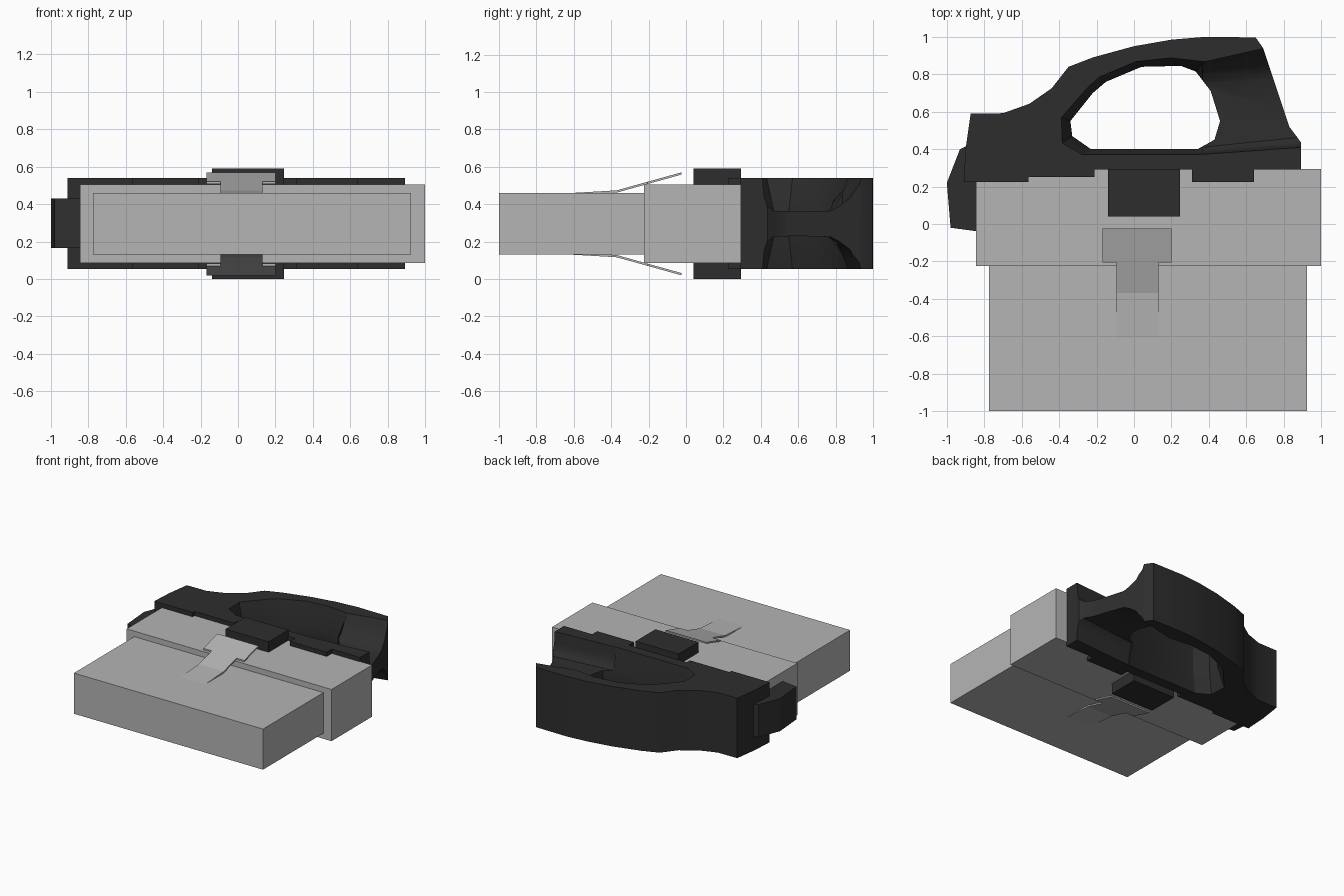
import bpy, bmesh, math

if "Cube" in bpy.data.objects:
    bpy.data.objects.remove(bpy.data.objects["Cube"])

ZC = 0.295  # mirror plane of the whole model


def material(name, value):
    m = bpy.data.materials.new(name)
    m.diffuse_color = (value, value, value, 1)
    m.use_nodes = True
    m.node_tree.nodes["Principled BSDF"].inputs["Base Color"].default_value = m.diffuse_color
    return m


GREY = material("light grey", 0.46)
BLACK = material("near black", 0.027)


def loft(name, sections, mat=None):
    """Solid skinned through equal-length loops of 3D points, capped at both ends."""
    bm = bmesh.new()
    rings = [[bm.verts.new(p) for p in s] for s in sections]
    n = len(rings[0])
    bm.faces.new(rings[0])
    bm.faces.new(rings[-1])
    for a, b in zip(rings, rings[1:]):
        for i in range(n):
            j = (i + 1) % n
            bm.faces.new((a[i], a[j], b[j], b[i]))
    bmesh.ops.recalc_face_normals(bm, faces=bm.faces[:])
    me = bpy.data.meshes.new(name)
    bm.to_mesh(me)
    bm.free()
    ob = bpy.data.objects.new(name, me)
    bpy.context.collection.objects.link(ob)
    if mat:
        me.materials.append(mat)
    return ob


def prism(name, outline, z0, z1, mat=None):
    return loft(name, [[(x, y, z) for x, y in outline] for z in (z0, z1)], mat)


def box(name, x0, x1, y0, y1, z0, z1, mat):
    return prism(name, [(x0, y0), (x1, y0), (x1, y1), (x0, y1)], z0, z1, mat)


def smooth(ob, deg):
    bpy.ops.object.select_all(action='DESELECT')
    ob.select_set(True)
    bpy.context.view_layer.objects.active = ob
    bpy.ops.object.shade_smooth_by_angle(angle=math.radians(deg))


# Grey housing, collar and the black centre latch
box("housing", -0.775, 0.925, -1.0, -0.2, 0.13, 0.46, GREY)
box("collar", -0.843, 0.998, -0.225, 0.295, 0.085, 0.505, GREY)
box("latch_block", -0.14, 0.247, 0.04, 0.293, 0.0, 0.59, BLACK)

# T-shaped spring clips, above and below
STEM = [(-0.70, 0.455), (-0.52, 0.465), (-0.37, 0.474), (-0.205, 0.52)]
HEAD = [(-0.205, 0.52), (-0.025, 0.57)]


def clip_part(name, path, x0, x1, side):
    t = 0.012
    loft(name, [[(x0, y, ZC + side * (z - ZC)), (x1, y, ZC + side * (z - ZC)),
                 (x1, y, ZC + side * (z - t - ZC)), (x0, y, ZC + side * (z - t - ZC))]
                for y, z in path], GREY)


for side, label in ((1, "upper"), (-1, "lower")):
    clip_part(label + "_clip_stem", STEM, -0.093, 0.13, side)
    clip_part(label + "_clip_head", HEAD, -0.167, 0.2, side)

# Side tab on the left
prism("side_tab", [(-0.83, -0.04), (-0.98, -0.02), (-1.0, 0.22), (-0.93, 0.40),
                   (-0.87, 0.43), (-0.83, 0.43)], 0.165, 0.43, BLACK)

# Handle body
handle = prism("handle", [
    (-0.91, 0.225), (-0.90, 0.40), (-0.873, 0.59), (-0.70, 0.592), (-0.56, 0.642),
    (-0.44, 0.725), (-0.35, 0.84), (-0.22, 0.89), (0, 0.95), (0.2, 0.985), (0.38, 1.0),
    (0.65, 0.997), (0.69, 0.94), (0.83, 0.52), (0.893, 0.435), (0.893, 0.29),
    (0.64, 0.29), (0.64, 0.225), (0.31, 0.225), (0.31, 0.29), (-0.21, 0.29),
    (-0.21, 0.25), (-0.565, 0.25), (-0.565, 0.225)], 0.053, 0.54)

# Finger hole, wider at the faces than in the middle
INNER = [(-0.34, 0.55), (-0.33, 0.47), (-0.23, 0.40), (0.34, 0.40), (0.43, 0.45),
         (0.46, 0.55), (0.41, 0.71), (0.33, 0.815), (0.25, 0.845), (0.04, 0.84),
         (-0.15, 0.76), (-0.22, 0.70)]
OUTER = [(-0.39, 0.57), (-0.385, 0.43), (-0.28, 0.37), (0.36, 0.37), (0.45, 0.42),
         (0.49, 0.55), (0.44, 0.73), (0.38, 0.87), (0.20, 0.89), (0.01, 0.87),
         (-0.19, 0.785), (-0.25, 0.73)]
cutters = [loft("hole_cutter", [[(x, y, z) for x, y in loop] for loop, z in (
    (OUTER, 0.045), (INNER, 0.228), (INNER, 0.362), (OUTER, 0.548))])]

# Scooped hollows in the right arm, top and bottom
NEAR = [(0.37, 0.6), (0.372, 0.541), (0.38, 0.46), (0.39, 0.40), (0.41, 0.365), (0.60, 0.36),
        (0.76, 0.365), (0.80, 0.395), (0.835, 0.455), (0.865, 0.541), (0.87, 0.6)]
FAR = [(0.415, 0.6), (0.417, 0.541), (0.425, 0.44), (0.44, 0.39), (0.475, 0.365), (0.60, 0.36),
       (0.78, 0.365), (0.86, 0.405), (0.94, 0.465), (1.008, 0.541), (1.015, 0.6)]
for side in (1, -1):
    cutters.append(loft("scoop_cutter", [
        [(x, y, ZC + side * (z - ZC)) for y, z in prof]
        for x, prof in ((0.365, NEAR), (1.0, FAR))]))

for c in cutters:
    c.hide_render = True
    mod = handle.modifiers.new("cut", 'BOOLEAN')
    mod.operation = 'DIFFERENCE'
    mod.solver = 'EXACT'
    mod.object = c

# Bake the cuts, then drop the cutters
dg = bpy.context.evaluated_depsgraph_get()
baked = bpy.data.meshes.new_from_object(handle.evaluated_get(dg))
handle.modifiers.clear()
handle.data = baked
baked.materials.clear()
baked.materials.append(BLACK)
for p in baked.polygons:
    p.material_index = 0
for c in cutters:
    bpy.data.objects.remove(c)
smooth(handle, 32)
